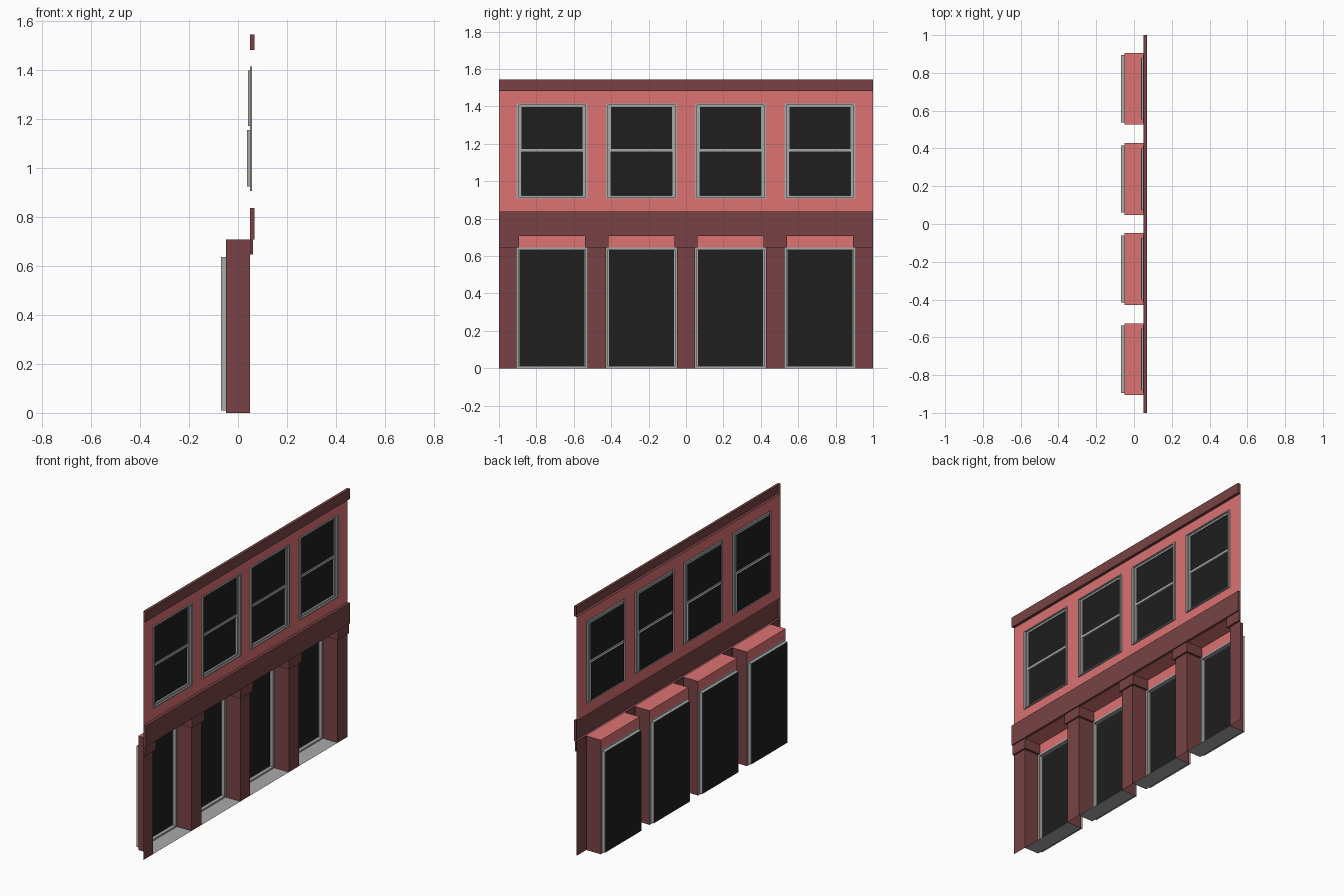
import bpy

if "Cube" in bpy.data.objects:
    bpy.data.objects.remove(bpy.data.objects["Cube"])

CENTRES = (-0.716, -0.238, 0.238, 0.716)   # bay centres along y
HALF = 0.19                                # half width of a bay opening
BACK, FACE, CAP_X, BAND_X = -0.05, 0.05, 0.061, 0.068
Z_CAP, Z_BAND, Z_WALL, Z_CORNICE, Z_TOP = 0.646, 0.708, 0.837, 1.482, 1.545
SILL, HEAD = 0.907, 1.415                  # upper window opening


def material(name, r, g, b):
    m = bpy.data.materials.new(name)
    m.diffuse_color = (r, g, b, 1)
    m.use_nodes = True
    m.node_tree.nodes["Principled BSDF"].inputs["Base Color"].default_value = m.diffuse_color
    return m


WALL = material("wall_red", 0.716, 0.17, 0.17)
TRIM = material("trim_dark_red", 0.19, 0.055, 0.058)
GREY = material("frame_grey", 0.40, 0.40, 0.40)
GLASS = material("dark_glass", 0.013, 0.013, 0.013)


def make(name, quads, mats, ids=None):
    verts = [p for q in quads for p in q]
    faces = [tuple(range(i * 4, i * 4 + 4)) for i in range(len(quads))]
    me = bpy.data.meshes.new(name)
    me.from_pydata(verts, [], faces)
    for m in mats:
        me.materials.append(m)
    for poly, i in zip(me.polygons, ids or [0] * len(quads)):
        poly.material_index = i
    ob = bpy.data.objects.new(name, me)
    bpy.context.collection.objects.link(ob)
    return ob


# axis-aligned rectangles facing x, y or z; sign gives the facing direction
def qx(x, y0, y1, z0, z1):
    return [(x, y0, z0), (x, y1, z0), (x, y1, z1), (x, y0, z1)]


def qy(y, x0, x1, z0, z1, sign):
    q = [(x0, y, z0), (x1, y, z0), (x1, y, z1), (x0, y, z1)]
    return q if sign < 0 else q[::-1]


def qz(z, x0, x1, y0, y1, sign):
    q = [(x0, y0, z), (x1, y0, z), (x1, y1, z), (x0, y1, z)]
    return q if sign > 0 else q[::-1]


def band(name, z0, z1):
    """Projecting strip across the whole front, open at the back."""
    make(name, [qx(BAND_X, -1, 1, z0, z1),
                qz(z1, FACE, BAND_X, -1, 1, 1), qz(z0, FACE, BAND_X, -1, 1, -1),
                qy(-1, FACE, BAND_X, z0, z1, -1), qy(1, FACE, BAND_X, z0, z1, 1)], [TRIM])


def stepped_frame(name, y0, y1, z0, z1, steps, glazed):
    """Nested rectangular loops (inset_y, inset_z, x), optionally closed by glass."""
    loops = [qx(x, y0 + a, y1 - a, z0 + b, z1 - b) for a, b, x in steps]
    quads = [[p[i], p[(i + 1) % 4], q[(i + 1) % 4], q[i]]
             for p, q in zip(loops, loops[1:]) for i in range(4)]
    ids = [0] * len(quads)
    if glazed:
        quads.append(loops[-1])
        ids.append(1)
    make(name, quads, [GREY, GLASS], ids)


# Upper wall sheet with four window holes
edges = [-1] + [c + s * HALF for c in CENTRES for s in (-1, 1)] + [1]
wall = [qx(FACE, -1, 1, Z_WALL, SILL), qx(FACE, -1, 1, HEAD, Z_CORNICE)]
wall += [qx(FACE, edges[i], edges[i + 1], SILL, HEAD) for i in range(0, 10, 2)]
make("upper_wall", wall, [WALL])

# Horizontal mouldings
band("middle_band", Z_BAND, Z_WALL)
band("top_cornice", Z_CORNICE, Z_TOP)

# Pillars with wider capitals
D = 0.014
for i in range(0, 10, 2):
    y0, y1 = edges[i], edges[i + 1]
    first, last = i == 0, i == 8
    c0, c1 = (y0 if first else y0 - D), (y1 if last else y1 + D)
    pillar = [qx(FACE, y0, y1, 0, Z_CAP)]
    capital = [qx(CAP_X, c0, c1, Z_CAP, Z_BAND), qz(Z_CAP, FACE, CAP_X, c0, c1, -1)]
    for y, c, end, s in ((y0, c0, first, -1), (y1, c1, last, 1)):
        if end:
            capital.append(qy(y, FACE, CAP_X, Z_CAP, Z_BAND, s))
        else:
            pillar.append(qy(y, BACK, FACE, 0, Z_BAND, s))
            capital.append(qy(c, BACK, CAP_X, Z_CAP, Z_BAND, s))
            capital.append(qz(Z_CAP, BACK, FACE, min(y, c), max(y, c), -1))
    make("pillar", pillar, [TRIM])
    make("capital", capital, [TRIM])

for c in CENTRES:
    y0, y1 = c - HALF, c + HALF
    # Ground floor recess: ceiling, strip over the glazing, floor
    make("recess_ceiling", [qz(Z_BAND, BACK, FACE, y0, y1, -1),
                            qx(BACK, y0, y1, Z_CAP, Z_BAND)], [WALL])
    make("recess_floor", [qz(0, BACK, FACE, y0, y1, 1)], [GREY])
    # Shop window
    stepped_frame("shop_window", y0, y1, 0, Z_CAP,
                  [(0, 0, BACK), (0.012, 0.01, BACK), (0.012, 0.01, -0.07),
                   (0.016, 0.013, -0.07)], True)
    # Upper sash window: outer casing, then two glazed sashes
    stepped_frame("window_casing", y0, y1, SILL, HEAD,
                  [(0, 0, FACE), (0, 0, 0.058), (0.012, 0.006, 0.058),
                   (0.012, 0.006, 0.048), (0.02, 0.009, 0.048)], False)
    a, b, mid = y0 + 0.02, y1 - 0.02, 1.164
    for name, z0, z1, x in (("upper_sash", mid, HEAD - 0.009, 0.041),
                            ("lower_sash", SILL + 0.009, mid, 0.037)):
        stepped_frame(name, a, b, z0, z1,
                      [(0, 0, 0.048), (0.007, 0.008, 0.048), (0.007, 0.008, x)], True)
